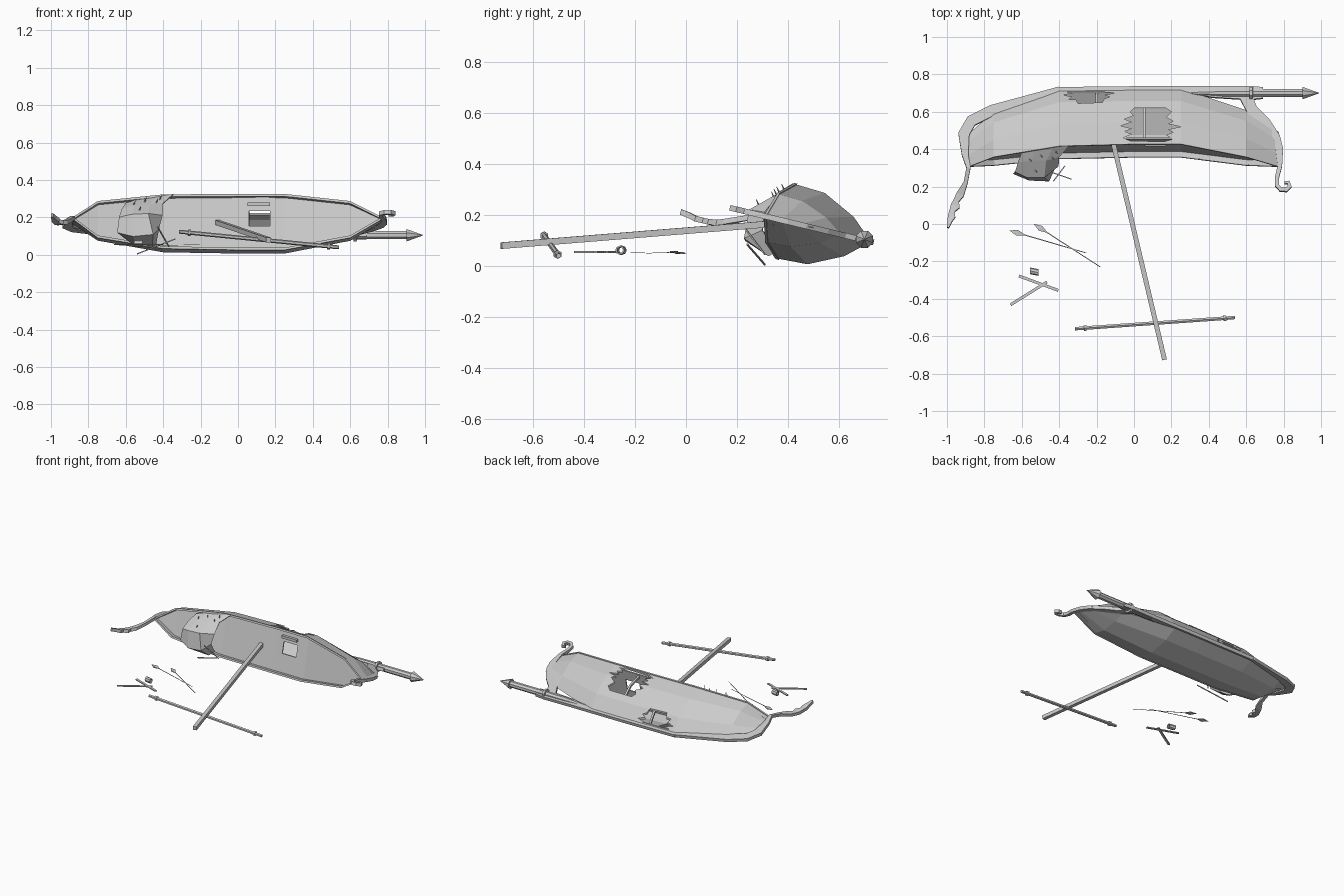
import bpy, bmesh, math
from mathutils import Vector

Y0, Z0, CY, SY = 0.395, 0.175, 0.972, 0.235   # deck centre and roll of the wreck
UP = Vector((0, -CY, SY))                     # ship's own up
SIDE = Vector((0, SY, CY))                    # ship's own beam


def ship(x, s, t):
    """Ship coordinates (along, across, depth below deck) to world."""
    return Vector((x, Y0, Z0)) + SIDE * s - UP * t


def make(name, verts, faces, weld=0.0005):
    bm = bmesh.new()
    vs = [bm.verts.new(v) for v in verts]
    for f in faces:
        bm.faces.new([vs[i] for i in f])
    bmesh.ops.remove_doubles(bm, verts=bm.verts, dist=weld)
    bmesh.ops.recalc_face_normals(bm, faces=bm.faces)
    me = bpy.data.meshes.new(name)
    bm.to_mesh(me)
    bm.free()
    ob = bpy.data.objects.new(name, me)
    bpy.context.collection.objects.link(ob)
    return ob


def loft(name, rings, caps=True, closed=True):
    n = len(rings[0])
    verts = [p for r in rings for p in r]
    faces = [(i * n + j, i * n + (j + 1) % n, (i + 1) * n + (j + 1) % n, (i + 1) * n + j)
             for i in range(len(rings) - 1) for j in range(n if closed else n - 1)]
    if caps:
        faces += [tuple(range(n)), tuple(range(len(verts) - n, len(verts)))]
    return make(name, verts, faces)


def rod(name, a, b, prof, sides=4, flat=1.0):
    """Straight bar from a to b; prof = (fraction, radius) steps."""
    a, b = Vector(a), Vector(b)
    d = b - a
    w = d.normalized()
    u = w.cross(Vector((0, 0, 1))).normalized()
    v = w.cross(u)
    rings = []
    for f, r in prof:
        rings.append([a + d * f + u * r * math.cos(k) + v * r * flat * math.sin(k)
                      for k in [2 * math.pi * (i + 0.5) / sides for i in range(sides)]])
    return loft(name, rings)


def keel_z(y):
    return Z0 - (y - Y0) * SY / CY


def ribbon(name, path, half=0.011):
    """Flat plank along (x, y, width[, z]) points, thick across the ship."""
    pts = [Vector((p[0], p[1], p[3] if len(p) > 3 else keel_z(p[1]))) for p in path]
    rings = []
    for i, p in enumerate(pts):
        d = (pts[min(i + 1, len(pts) - 1)] - pts[max(i - 1, 0)]).normalized()
        n = d.cross(SIDE).normalized() * path[i][2] / 2
        h = SIDE * half
        rings.append([p + n + h, p - n + h, p - n - h, p + n - h])
    return loft(name, rings)


def prism(name, outline, z0, z1):
    return loft(name, [[Vector((x, y, z)) for x, y in outline] for z in (z0, z1)])


def cut(ob, cutter):
    cutter.hide_render = True
    cutter.display_type = 'WIRE'
    m = ob.modifiers.new("hole", 'BOOLEAN')
    m.operation, m.object, m.solver = 'DIFFERENCE', cutter, 'EXACT'


def thicken(ob, t, offset):
    m = ob.modifiers.new("thickness", 'SOLIDIFY')
    m.thickness, m.offset = t, offset


# Hull: station = x, half beam, gunwale depth, keel depth
stations = [(-0.885, 0.0, -0.088, 0.09), (-0.75, 0.097, -0.058, 0.21), (-0.4, 0.145, -0.01, 0.335),
            (0.0, 0.15, 0.0, 0.34), (0.25, 0.15, 0.0, 0.34), (0.6, 0.097, -0.058, 0.22),
            (0.775, 0.0, -0.088, 0.10)]
side = [(1, 0), (0.96, 0.35), (0.53, 0.74)]
section = side + [(0, 1)] + [(-s, t) for s, t in reversed(side)]
hull = loft("hull", [[ship(x, b * s, g + (k - g) * t) for s, t in section]
                     for x, b, g, k in stations], caps=False, closed=False)
thicken(hull, 0.009, -1)

# Jagged breaches in the upper hull
cut(hull, prism("keel_breach_cutter", [
    (-0.34, 0.715), (-0.36, 0.705), (-0.32, 0.70), (-0.38, 0.69), (-0.33, 0.68), (-0.35, 0.665),
    (-0.31, 0.665), (-0.30, 0.645), (-0.17, 0.65), (-0.16, 0.67), (-0.13, 0.68), (-0.16, 0.69),
    (-0.10, 0.70), (-0.16, 0.705), (-0.14, 0.715)], 0.115, 0.4))
cut(hull, prism("side_breach_cutter", [
    (0.0, 0.62), (-0.02, 0.60), (0.0, 0.58), (-0.05, 0.56), (-0.01, 0.545), (-0.07, 0.525),
    (-0.01, 0.51), (-0.05, 0.495), (-0.01, 0.48), (-0.06, 0.46), (-0.02, 0.445), (0.16, 0.44),
    (0.21, 0.455), (0.17, 0.475), (0.21, 0.49), (0.18, 0.505), (0.25, 0.52), (0.18, 0.535),
    (0.21, 0.55), (0.17, 0.57), (0.2, 0.60), (0.17, 0.62)], 0.15, 0.4))

# Recessed deck with a square hatch
deck_rings = [[ship(x, b * 0.97 * s, g + 0.03) for s in (1, -1)] for x, b, g, k in stations]
deck = loft("deck", deck_rings, caps=False, closed=False)
thicken(deck, 0.008, 0)
cut(deck, prism("hatch_cutter", [(0.06, 0.30), (0.17, 0.30), (0.17, 0.48), (0.06, 0.48)], 0.155, 0.235))

# Rail around the gunwale
for sgn, nm in ((1, "upper_rail"), (-1, "lower_rail")):
    loft(nm, [[ship(x, sgn * (b + ds), g + dt) for ds, dt in
               ((0.004, -0.004), (0.004, 0.006), (-0.009, 0.006), (-0.009, -0.004))]
              for x, b, g, k in stations])

# Ribs showing through the breaches
for i, (x, b, k) in enumerate([(-0.2, 0.132, 0.32), (0.055, 0.135, 0.322)]):
    outer = [ship(x, b * s, 0.03 + (k - 0.03) * t) for s, t in section]
    inner = [ship(x, b * 0.9 * s, 0.03 + (k - 0.045) * t) for s, t in section]
    dx = Vector((0.007, 0, 0))
    loft(f"rib_{i + 1}", [[o - dx, o + dx, n + dx, n - dx] for o, n in zip(outer, inner)])
rod("hatch_beam", (0.05, 0.432, 0.27), (0.17, 0.432, 0.27), [(0, 0.013), (1, 0.013)])

# Keel, stem posts and the curled and broken finials
ribbon("keel", [(-0.42, 0.715, 0.03), (0.0, 0.722, 0.025), (0.25, 0.722, 0.025), (0.42, 0.705, 0.06),
                (0.62, 0.70, 0.075), (0.69, 0.70, 0.06)])
ribbon("broken_post", [
    (-0.40, 0.72, 0.025), (-0.76, 0.605, 0.06), (-0.87, 0.55, 0.06), (-0.91, 0.48, 0.06),
    (-0.903, 0.37, 0.035), (-0.885, 0.30, 0.022), (-0.90, 0.22, 0.022, 0.185), (-0.93, 0.155, 0.042, 0.172),
    (-0.95, 0.125, 0.03, 0.17), (-0.955, 0.095, 0.05, 0.172), (-0.972, 0.07, 0.03, 0.178),
    (-0.975, 0.04, 0.04, 0.185), (-0.985, 0.015, 0.026, 0.198), (-0.995, -0.02, 0.012, 0.212)])
ribbon("curled_post", [
    (0.60, 0.68, 0.07), (0.63, 0.61, 0.06), (0.70, 0.54, 0.06), (0.755, 0.46, 0.055), (0.777, 0.40, 0.04),
    (0.78, 0.31, 0.024), (0.765, 0.25, 0.022), (0.765, 0.205, 0.022), (0.785, 0.183, 0.022),
    (0.815, 0.182, 0.022), (0.832, 0.20, 0.022), (0.825, 0.222, 0.018), (0.805, 0.22, 0.012)])

# Ram with collar and pointed head
rod("ram", (0.30, 0.70, 0.105), (0.99, 0.70, 0.105),
    [(0, 0.008), (0.25, 0.022), (0.46, 0.023), (0.461, 0.036), (0.485, 0.036), (0.486, 0.023),
     (0.87, 0.023), (0.871, 0.036), (1, 0.001)], sides=8)

# Fallen mast and yard
rod("mast", (-0.115, 0.45, 0.175), (0.163, -0.725, 0.08), [(0, 0.018), (1, 0.018)])
rod("yard", (-0.315, -0.56, 0.124), (0.54, -0.50, 0.04),
    [(0, 0.010), (0.055, 0.011), (0.056, 0.017), (0.072, 0.017), (0.073, 0.011), (0.927, 0.011),
     (0.928, 0.017), (0.944, 0.017), (0.945, 0.011), (1, 0.010)], sides=6)

# Collapsed deck tent hanging off the gunwale
tent_rows = [
    [(-0.60, 0.385, 0.275), (-0.52, 0.41, 0.30), (-0.43, 0.415, 0.31), (-0.345, 0.42, 0.323)],
    [(-0.62, 0.33, 0.245), (-0.55, 0.34, 0.265), (-0.47, 0.34, 0.27), (-0.40, 0.36, 0.275)],
    [(-0.635, 0.28, 0.20), (-0.57, 0.25, 0.215), (-0.48, 0.25, 0.22), (-0.405, 0.31, 0.21)],
    [(-0.645, 0.27, 0.12), (-0.56, 0.235, 0.10), (-0.455, 0.23, 0.11), (-0.425, 0.30, 0.14)],
    [(-0.59, 0.34, 0.08), (-0.545, 0.32, 0.05), (-0.46, 0.325, 0.04), (-0.44, 0.36, 0.06)]]
tent = loft("tent_cloth", [[Vector(p) for p in r] for r in tent_rows], caps=False, closed=False)
thicken(tent, 0.006, 0)
rod("tent_pole_1", (-0.43, 0.23, 0.15), (-0.37, 0.31, 0.045), [(0, 0.004), (1, 0.004)])
rod("tent_pole_2", (-0.54, 0.31, 0.005), (-0.335, 0.24, 0.085), [(0, 0.004), (1, 0.004)])
for i, (x, y, z) in enumerate([(-0.56, 0.35, 0.27), (-0.50, 0.37, 0.29), (-0.44, 0.36, 0.28),
                               (-0.53, 0.29, 0.24), (-0.42, 0.39, 0.30)]):
    rod(f"splinter_{i + 1}", (x, y, z - 0.01), (x + 0.012, y - 0.015, z + 0.022), [(0, 0.005), (1, 0.001)])

# Two spears lying in front
for i, (a, b) in enumerate([((-0.665, -0.035, 0.055), (-0.255, -0.155, 0.05)),
                            ((-0.535, 0.0, 0.05), (-0.18, -0.23, 0.055))]):
    rod(f"spear_{i + 1}", a, b, [(0, 0.001), (0.1, 0.022), (0.19, 0.004), (1, 0.003)], flat=0.25)

# Loose planks and a ring
rod("loose_plank_1", (-0.615, -0.278, 0.055), (-0.405, -0.355, 0.055), [(0, 0.011), (1, 0.011)], flat=0.4)
rod("loose_plank_2", (-0.66, -0.432, 0.055), (-0.465, -0.31, 0.055), [(0, 0.011), (1, 0.011)], flat=0.4)
ring = []
for k in range(9):
    c = Vector((0, math.cos(k * math.pi / 4), math.sin(k * math.pi / 4)))
    ring.append([Vector((-0.533 + dx, -0.255, 0.062)) + c * r + Vector((0, -dx * 0.2, 0))
                 for dx, r in ((-0.022, 0.018), (0.022, 0.018), (0.022, 0.012), (-0.022, 0.012))])
loft("loose_ring", ring, caps=False)
